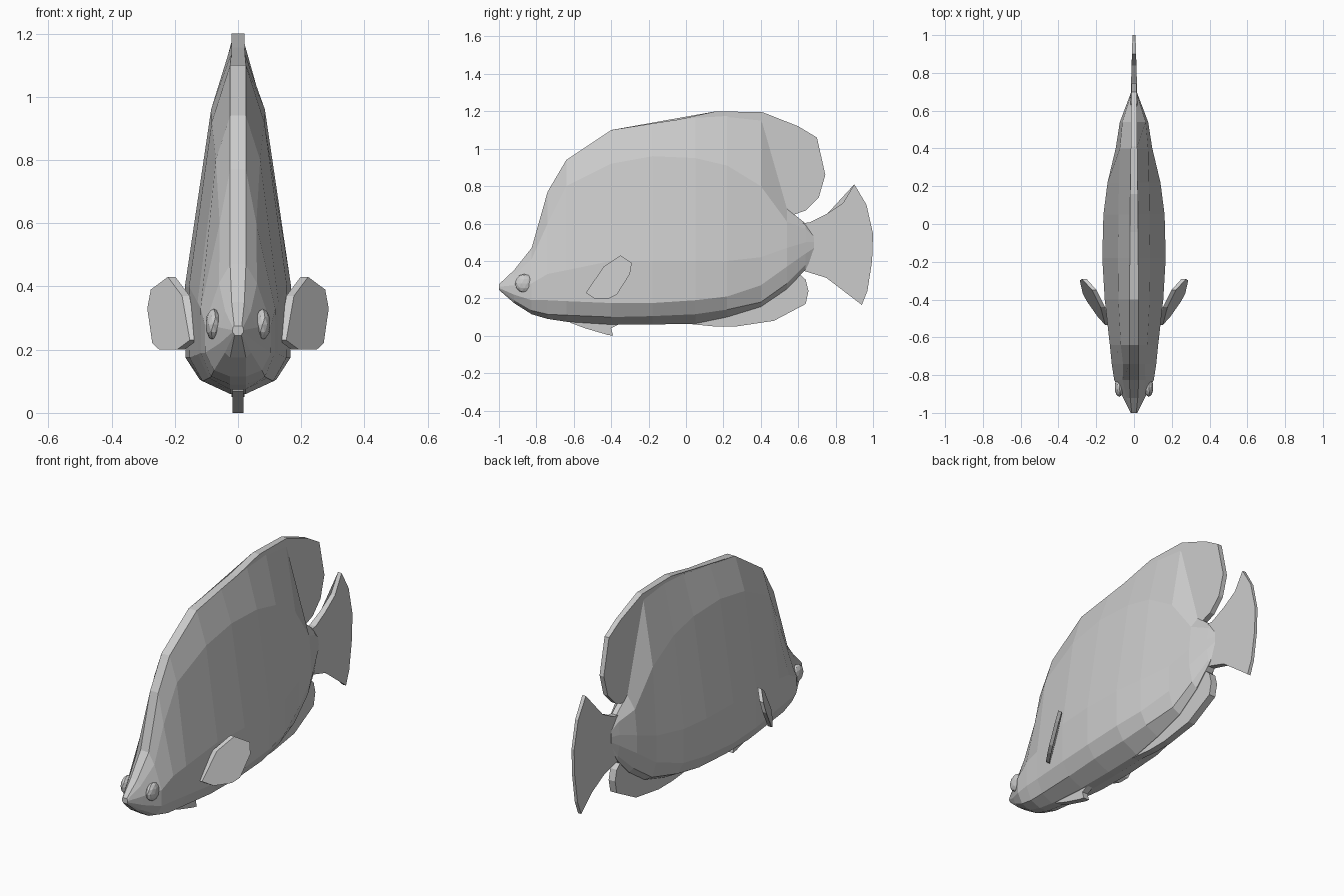
import bpy, bmesh
from mathutils import Vector


def finish(bm, name):
    bmesh.ops.recalc_face_normals(bm, faces=bm.faces)
    mesh = bpy.data.meshes.new(name)
    bm.to_mesh(mesh)
    bm.free()
    ob = bpy.data.objects.new(name, mesh)
    bpy.context.collection.objects.link(ob)
    return ob


def plate(name, outline, half, centre=lambda y, z: 0.0):
    """Flat fin from a (y, z) outline; half(y) is its half thickness."""
    bm = bmesh.new()
    rows = []
    for s in (1, -1):
        rows.append([bm.verts.new((centre(y, z) + s * half(y), y, z)) for y, z in outline])
        face = bm.faces.new(rows[-1])
        bmesh.ops.triangulate(bm, faces=[face])
    n = len(outline)
    for i in range(n):
        j = (i + 1) % n
        bm.faces.new((rows[0][i], rows[0][j], rows[1][j], rows[1][i]))
    return finish(bm, name)


# Body: y, ridge width, ridge z, shoulder width, shoulder z, side width, mid z, low z, bevel z, keel z
stations = [
    (-1.00, .012, .275, .016, .27, .018, .262, .255, .25, .245),
    (-.92, .020, .35, .040, .32, .058, .27, .22, .19, .175),
    (-.825, .025, .47, .060, .41, .105, .28, .19, .135, .115),
    (-.74, .025, .77, .058, .60, .118, .33, .19, .115, .09),
    (-.64, .025, .94, .070, .80, .128, .35, .185, .11, .075),
    (-.40, .025, 1.10, .083, .92, .155, .40, .175, .10, .06),
    (-.18, .022, 1.135, .085, .96, .168, .40, .175, .105, .06),
    (.05, .020, 1.17, .082, .95, .162, .40, .19, .115, .065),
    (.22, .016, 1.19, .080, .91, .140, .40, .21, .14, .10),
    (.40, .014, 1.17, .075, .80, .097, .42, .27, .18, .155),
    (.54, .014, .68, .062, .61, .075, .47, .37, .28, .25),
    (.64, .014, .60, .030, .57, .037, .50, .44, .38, .355),
    (.685, .010, .54, .016, .53, .020, .50, .47, .455, .445),
]
bm = bmesh.new()
rings = []
for y, t, zt, ws, zsh, w, zm, zl, zb, zk in stations:
    half = [(t, zt), (ws, zsh), (w, zm), (w * .99, zl), (w * .72, zb), (min(.025, w * .6), zk)]
    pts = half + [(-x, z) for x, z in reversed(half)]
    rings.append([bm.verts.new((x, y, z)) for x, z in pts])
for a, b in zip(rings, rings[1:]):
    for i in range(len(a)):
        j = (i + 1) % len(a)
        bm.faces.new((a[i], a[j], b[j], b[i]))
bm.faces.new(rings[0])
bm.faces.new(rings[-1])
finish(bm, "body")

# Fins on the centre line
plate("dorsal_fin", [(-.62, .90), (-.4, 1.10), (-.07, 1.15), (.16, 1.2), (.41, 1.195),
                     (.60, 1.12), (.70, 1.06), (.745, .86), (.71, .74), (.64, .67),
                     (.57, .645), (.5, .56), (0, .8)],
      lambda y: .022 - .012 * max(0, y))
plate("tail_fin", [(.57, .60), (.66, .605), (.75, .65), (.84, .71), (.9, .81), (.965, .70),
                   (1, .545), (.995, .40), (.97, .24), (.94, .165), (.85, .25), (.75, .31),
                   (.62, .35), (.57, .45)],
      lambda y: .02 - .03 * max(0, y - .6))
plate("anal_fin", [(0, .12), (0, .065), (.15, .05), (.27, .05), (.47, .08), (.64, .17),
                   (.655, .24), (.64, .30), (.60, .335), (.5, .34), (.3, .22)],
      lambda y: .02)
plate("pelvic_fin", [(-.62, .10), (-.62, .07), (-.54, .04), (-.42, .005), (-.39, 0),
                     (-.40, .04), (-.36, .06), (-.36, .10)],
      lambda y: .018)

# Paired side fins and eyes
for side, label in ((1, "right"), (-1, "left")):
    plate("pectoral_fin_" + label,
          [(-.535, .23), (-.44, .37), (-.35, .43), (-.29, .39), (-.30, .33),
           (-.37, .22), (-.41, .20), (-.49, .20)],
          lambda y: .012,
          lambda y, z, s=side: s * (.214 + .7 * (y + .4) - .3 * (z - .3)))
    bm = bmesh.new()
    bmesh.ops.create_icosphere(bm, subdivisions=2, radius=1)
    bmesh.ops.scale(bm, vec=Vector((.025, .05, .05)), verts=bm.verts)
    bmesh.ops.translate(bm, vec=Vector((side * .078, -.865, .28)), verts=bm.verts)
    finish(bm, "eye_" + label)
